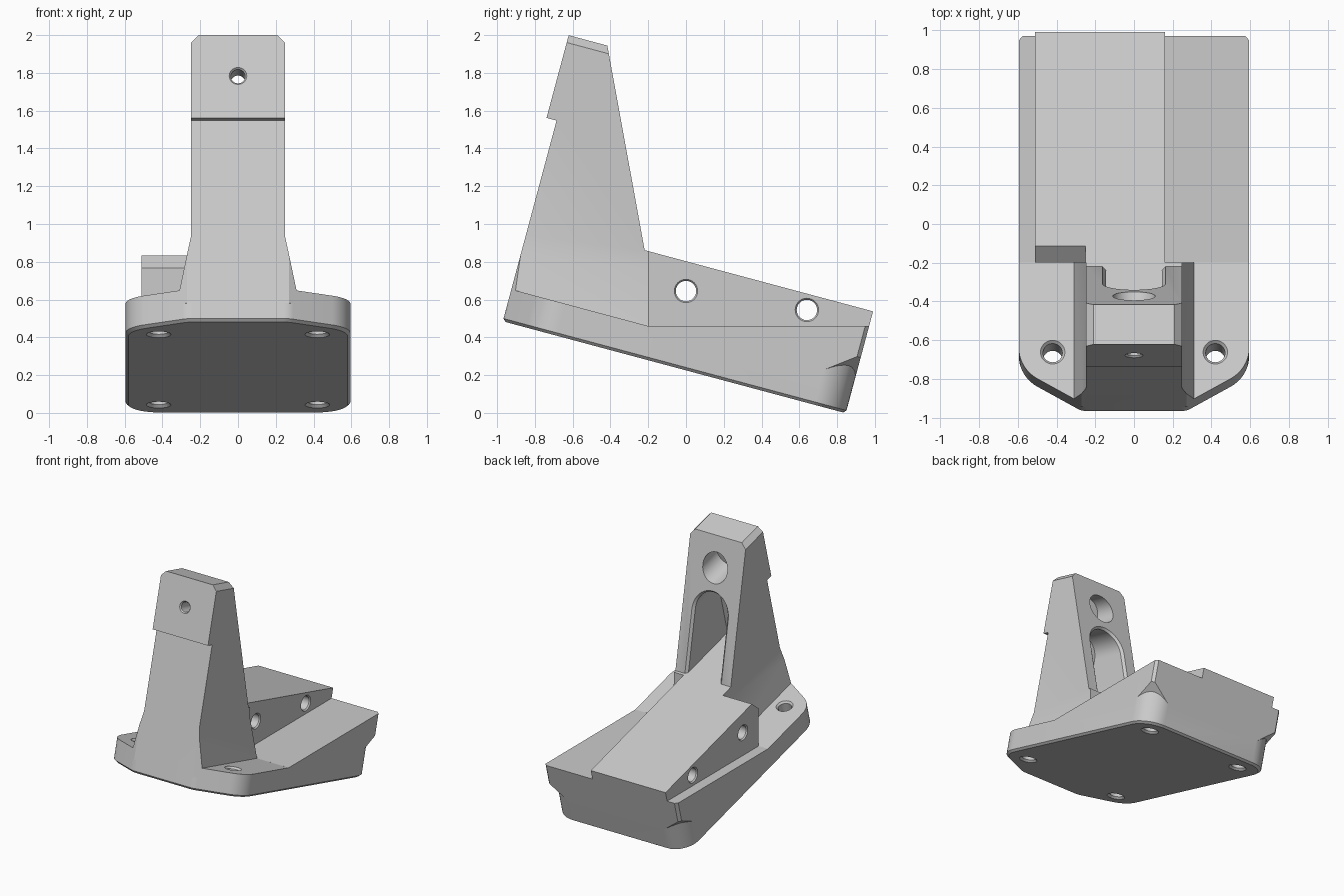
import bpy, bmesh, math
from mathutils import Vector

if "Cube" in bpy.data.objects:
    bpy.data.objects.remove(bpy.data.objects["Cube"])

C, S = math.cos(math.radians(15)), math.sin(math.radians(15))
grey = bpy.data.materials.new("light_grey")
grey.diffuse_color = (0.6, 0.6, 0.6, 1)
grey.use_nodes = True
grey.node_tree.nodes["Principled BSDF"].inputs["Base Color"].default_value = grey.diffuse_color


def tilt(x, u, w):
    """Tilted base frame (u along the base, w normal to it) to world."""
    return Vector((x, -0.97 + u * C + w * S, 0.485 - u * S + w * C))


def loft(name, rings):
    """Closed solid through matching rings of points."""
    bm = bmesh.new()
    vs = [[bm.verts.new(p) for p in r] for r in rings]
    n = len(vs[0])
    bm.faces.new(vs[0])
    bm.faces.new(vs[-1])
    for a, b in zip(vs, vs[1:]):
        for i in range(n):
            bm.faces.new((a[i], a[(i + 1) % n], b[(i + 1) % n], b[i]))
    bmesh.ops.recalc_face_normals(bm, faces=bm.faces)
    me = bpy.data.meshes.new(name)
    bm.to_mesh(me)
    bm.free()
    me.materials.append(grey)
    ob = bpy.data.objects.new(name, me)
    bpy.context.collection.objects.link(ob)
    return ob


def combine(ob, tool, op='DIFFERENCE'):
    m = ob.modifiers.new("bool", 'BOOLEAN')
    m.operation, m.object, m.solver = op, tool, 'EXACT'
    bpy.context.view_layer.objects.active = ob
    bpy.ops.object.modifier_apply(modifier=m.name)
    bpy.data.objects.remove(tool)


def fillet(corners, n=10):
    """Round each (a, b, radius) corner of a polygon."""
    out = []
    for i, (a, b, r) in enumerate(corners):
        p = Vector((a, b))
        d1 = (Vector(corners[i - 1][:2]) - p).normalized()
        d2 = (Vector(corners[(i + 1) % len(corners)][:2]) - p).normalized()
        half = d1.angle(d2) / 2
        c = p + (d1 + d2).normalized() * (r / math.sin(half))
        t = r / math.tan(half)
        s, e = p + d1 * t - c, p + d2 * t - c
        sweep = math.pi - 2 * half
        for k in range(n + 1):
            f = k / n
            out.append(c + (s * math.sin((1 - f) * sweep) + e * math.sin(f * sweep)) / math.sin(sweep))
    return out


def side_prism(name, yz, x0, x1):
    return loft(name, [[(x, y, z) for y, z in yz] for x in (x0, x1)])


def box(name, x0, x1, y0, y1, z0, z1):
    return side_prism(name, [(y0, z0), (y1, z0), (y1, z1), (y0, z1)], x0, x1)


def drill(ob, place, steps):
    """Round cutter; place(a, b, t) locates it, steps are (t, radius)."""
    ang = [math.tau * k / 32 for k in range(32)]
    combine(ob, loft("drill", [[place(r * math.cos(a), r * math.sin(a), t) for a in ang]
                               for t, r in steps]))


# Tilted base with rounded outline and a chamfered lower edge
TOP, PLATE, LEN, HALF = 0.558, 0.175, 1.88, 0.595
right = [(0.27, 0, 0.1), (HALF, 0.185, 0.19), (HALF, LEN, 0.17)]
outline = fillet(right + [(-x, u, r) for x, u, r in reversed(right)])
mid = LEN / 2
body = loft("tilted_mount", [
    [tilt(x * 0.975, mid + (u - mid) * 0.984, 0) for x, u in outline],
    [tilt(x, u, 0.015) for x, u in outline],
    [tilt(x, u, TOP) for x, u in outline]])

# Square overhanging rear corners
for s in (-1, 1):
    foot = [(0.595, 1.70, 0.185), (0.595, 1.86, 0.305), (0.575, 1.88, 0.305),
            (0.425, 1.88, 0.185), (0.425, 1.70, 0.065)]
    combine(body, loft("corner", [[tilt(s * x, u, w) for x, u, w in foot],
                                  [tilt(s * x, u, TOP) for x, u, w in foot]]), 'UNION')

# Level side ledges, front plate and chamfered block nose
combine(body, box("right_ledge", 0.16, 1, -0.201, 2, 0.46, 2))
combine(body, box("left_ledge", -1, -0.51, -0.201, 2, 0.46, 2))
front = tilt(0, -0.4, PLATE)
joint = tilt(0, (0.77 - PLATE * S) / C, PLATE)
combine(body, side_prism("front_cut", [front.yz, joint.yz, (-0.2, 2), (front.y, 2)], -1, 1))
combine(body, side_prism("nose_cut", [(-0.3, 0.687), (-0.03, 0.9), (-0.3, 0.9)], -1, -0.25))


# Upright tower: side profile crossed with a flared front profile
def foot_u(w):
    return (0.771 - w * S) / C


side = [(0, 0.1), (0, 1.1), (-0.055, 1.1), (-0.055, 1.553), (0.157, 1.553),
        (0.628, TOP), (foot_u(TOP), TOP), (foot_u(0.1), 0.1)]
tower = loft("tower", [[tilt(x, u, w) for u, w in side] for x in (-0.4, 0.4)])
half = [(0.31, 0), (0.31, PLATE), (0.248, 0.47), (0.248, 1.513), (0.208, 1.554)]
face = half + [(-x, w) for x, w in reversed(half)]
combine(tower, loft("face", [[tilt(x, u, w) for x, w in face] for u in (-0.3, 1.2)]), 'INTERSECT')
for s in (-1, 1):
    wedge = [(0.27, 0), (0.27, -0.1), (0.6, -0.1), (0.6, 0.188)]
    combine(tower, loft("wedge", [[tilt(s * x, u, w) for x, u in wedge] for w in (-0.1, 1)]))
combine(body, tower, 'UNION')


# Arched pocket with a chamfered rim on the sloping rear face
def arch(r):
    a = [math.pi * k / 20 for k in range(21)]
    return [(r, TOP)] + [(r * math.cos(t), 1.005 + r * math.sin(t)) for t in a] + [(-r, TOP)]


def rear(w):
    return 0.157 + (1.553 - w) * 0.4734


combine(body, loft("pocket", [[tilt(x, 0.09, w) for x, w in arch(0.145)],
                              [tilt(x, rear(w) - 0.02, w) for x, w in arch(0.145)],
                              [tilt(x, rear(w) + 0.005, w) for x, w in arch(0.168)]]))

# Tower bolt hole with a rear counterbore
drill(body, lambda a, b, t: tilt(a, t, 1.33 + b),
      [(-0.065, 0.055), (-0.045, 0.038), (0.08, 0.038), (0.08, 0.11), (0.5, 0.11)])

# Base screw holes: front pair through, rear pair blind
for x in (-0.42, 0.42):
    drill(body, lambda a, b, t: tilt(x + a, 0.272 + b, t),
          [(-0.01, 0.075), (0.015, 0.05), (PLATE - 0.015, 0.05), (PLATE + 0.01, 0.072)])
    drill(body, lambda a, b, t: tilt(x + a, 1.71 + b, t),
          [(-0.01, 0.075), (0.015, 0.05), (0.3, 0.05)])

# Cross holes through the block
for y, z in ((0, 0.645), (0.64, 0.545)):
    drill(body, lambda a, b, t: Vector((t, y + a, z + b)),
          [(-0.52, 0.07), (-0.50, 0.054), (0.15, 0.054), (0.17, 0.07)])

bpy.ops.object.select_all(action='DESELECT')
body.select_set(True)
bpy.context.view_layer.objects.active = body
bpy.ops.object.shade_smooth_by_angle(angle=math.radians(25))
